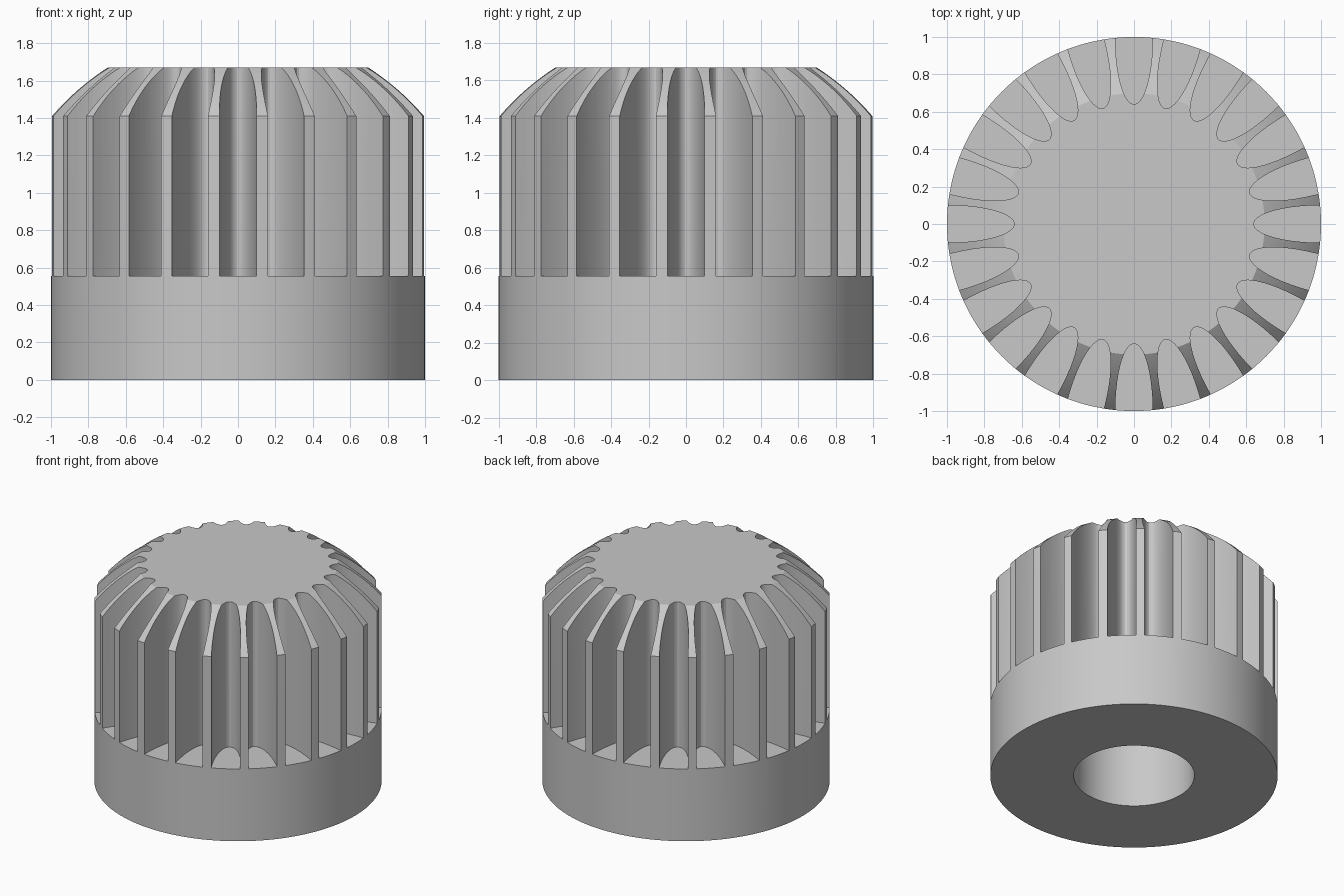
import bpy, bmesh, math
from mathutils import Matrix

if "Cube" in bpy.data.objects:
    bpy.data.objects.remove(bpy.data.objects["Cube"])

SEGMENTS = 144       # sides of the round body
GROOVES = 24         # flutes around the grip
COLLAR_Z = 0.555     # top of the plain collar, also centre of the domed top
SHOULDER_Z = 1.41
TOP_Z = 1.67
BORE_R, BORE_Z = 0.42, 0.85


def make_object(name, bm):
    bmesh.ops.recalc_face_normals(bm, faces=bm.faces)
    mesh = bpy.data.meshes.new(name)
    bm.to_mesh(mesh)
    bm.free()
    obj = bpy.data.objects.new(name, mesh)
    bpy.context.collection.objects.link(obj)
    return obj


# Body: revolved profile with blind bore, straight wall and spherical shoulder
dome_r = math.hypot(1.0, SHOULDER_Z - COLLAR_Z)
profile = [(0, BORE_Z), (BORE_R, BORE_Z), (BORE_R, 0), (1, 0)]
for i in range(13):
    z = SHOULDER_Z + (TOP_Z - SHOULDER_Z) * i / 12
    profile.append((math.sqrt(dome_r ** 2 - (z - COLLAR_Z) ** 2), z))
profile.append((0, TOP_Z))

bm = bmesh.new()
verts = [bm.verts.new((r, 0, z)) for r, z in profile]
edges = [bm.edges.new(pair) for pair in zip(verts, verts[1:])]
bmesh.ops.spin(bm, geom=verts + edges, cent=(0, 0, 0), axis=(0, 0, 1),
               angle=math.tau, steps=SEGMENTS, use_duplicate=False)
bmesh.ops.remove_doubles(bm, verts=bm.verts, dist=1e-5)
knob = make_object("fluted_knob", bm)

# Groove cutters: upright elliptical prisms centred on the rim
bm = bmesh.new()
for k in range(GROOVES):
    turn = Matrix.Rotation(math.tau * k / GROOVES, 4, 'Z')
    ring = []
    for i in range(48):
        a = math.tau * (i + 0.5) / 48
        v = bm.verts.new((1.0 + 0.36 * math.cos(a), 0.1 * math.sin(a), COLLAR_Z))
        v.co = turn @ v.co
        ring.append(v)
    base = bm.faces.new(ring)
    top = bmesh.ops.extrude_face_region(bm, geom=[base])["geom"]
    bmesh.ops.translate(bm, vec=(0, 0, 1.4),
                        verts=[g for g in top if isinstance(g, bmesh.types.BMVert)])
cutter = make_object("groove_cutter", bm)
cutter.hide_render = True

# Cut the grooves
bpy.context.view_layer.objects.active = knob
knob.select_set(True)
cut = knob.modifiers.new("grooves", 'BOOLEAN')
cut.operation = 'DIFFERENCE'
cut.solver = 'EXACT'
cut.object = cutter
bpy.ops.object.modifier_apply(modifier=cut.name)
bpy.data.objects.remove(cutter)

# Plain grey finish, smooth with crisp edges
grey = bpy.data.materials.new("plain_grey")
grey.diffuse_color = (0.58, 0.58, 0.58, 1)
grey.use_nodes = True
grey.node_tree.nodes["Principled BSDF"].inputs["Base Color"].default_value = grey.diffuse_color
knob.data.materials.clear()
knob.data.materials.append(grey)
bpy.ops.object.shade_smooth_by_angle(angle=math.radians(25))
